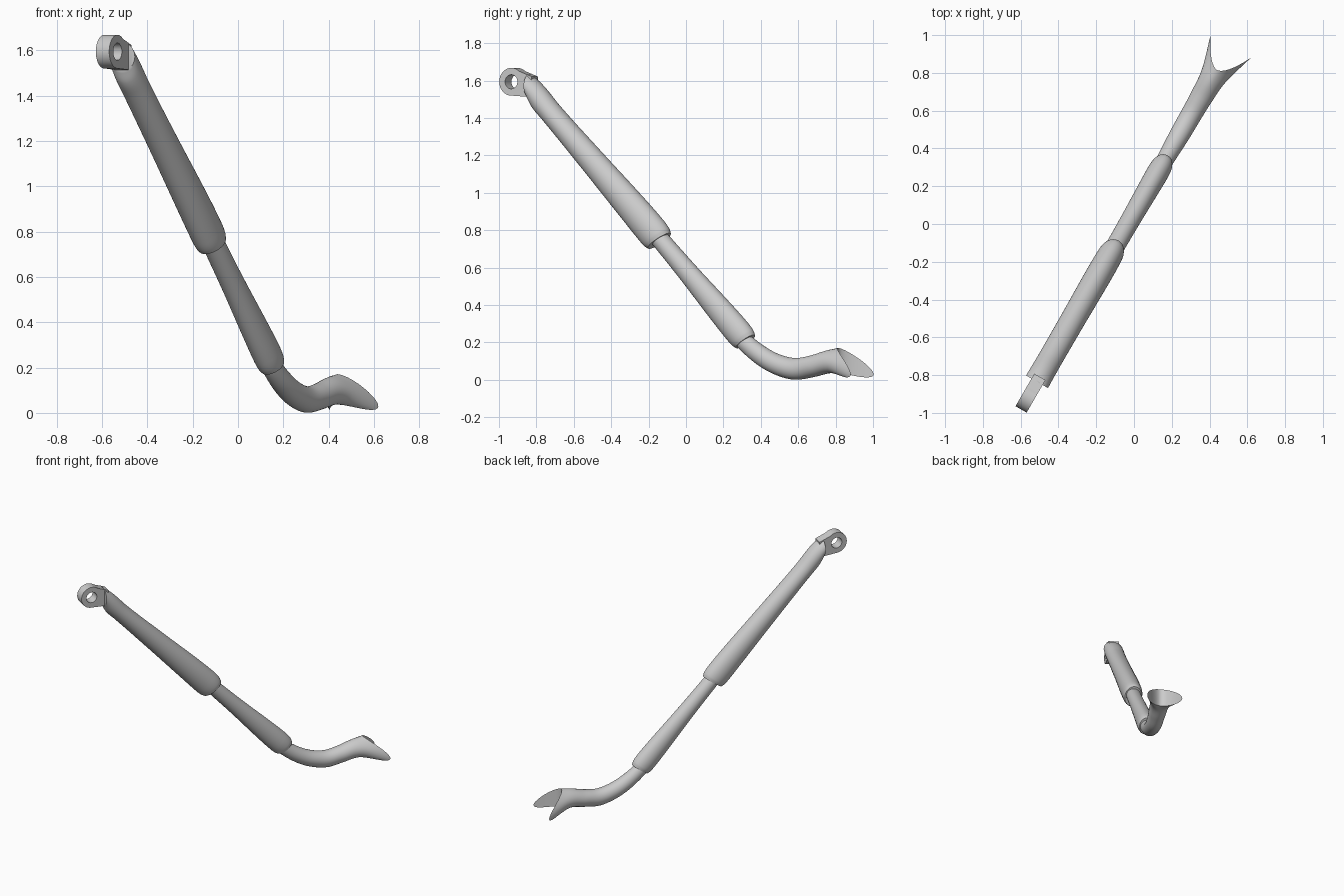
import bpy, bmesh
from math import sin, cos, radians, tau
from mathutils import Vector, Matrix

cube = bpy.data.objects.get("Cube")
if cube:
    bpy.data.objects.remove(cube, do_unlink=True)

grey = bpy.data.materials.new("plain_grey")
grey.use_nodes = True
grey.diffuse_color = (0.6, 0.6, 0.6, 1)
grey.node_tree.nodes["Principled BSDF"].inputs["Base Color"].default_value = (0.6, 0.6, 0.6, 1)

# The arm lies in one upright plane: local x is sideways, local y runs along it
turn = Matrix.Rotation(radians(-30), 4, 'Z')
PLACE = turn @ Matrix.Translation((-0.027, 0, 0))
SIDES = 40
STEPS = 6


def finish(name, bm):
    bmesh.ops.recalc_face_normals(bm, faces=bm.faces)
    bm.transform(PLACE)
    mesh = bpy.data.meshes.new(name)
    bm.to_mesh(mesh)
    bm.free()
    mesh.materials.append(grey)
    obj = bpy.data.objects.new(name, mesh)
    bpy.context.collection.objects.link(obj)
    bpy.ops.object.select_all(action='DESELECT')
    obj.select_set(True)
    bpy.context.view_layer.objects.active = obj
    bpy.ops.object.shade_smooth_by_angle(angle=radians(40))
    return obj


def smooth_sections(rows):
    """Hermite curve through all section values, spaced by distance."""
    rows = [Vector(r) for r in rows]
    dist = [0]
    for p, q in zip(rows, rows[1:]):
        dist.append(dist[-1] + (q.xy - p.xy).length)
    last = len(rows) - 1
    slope = []
    for i in range(last + 1):
        lo, hi = max(i - 1, 0), min(i + 1, last)
        slope.append((rows[hi] - rows[lo]) / (dist[hi] - dist[lo]))
    out = []
    for i in range(last):
        h = dist[i + 1] - dist[i]
        for k in range(STEPS):
            t = k / STEPS
            s = t * t * (3 - 2 * t)
            out.append(rows[i] * (1 - s) + rows[i + 1] * s
                       + slope[i] * h * t * (1 - t) ** 2
                       - slope[i + 1] * h * t * t * (1 - t))
    return out + [rows[-1]]


def loft(name, rows):
    """Rows: along, height, half width, half depth, downward tilt, fork reach, fork droop."""
    bm = bmesh.new()
    rings = []
    for u, z, a, b, tilt, reach, droop in smooth_sections(rows):
        ring = []
        for i in range(SIDES):
            t = tau * i / SIDES
            side = abs(cos(t)) ** 1.7
            w = b * sin(t)
            ring.append(bm.verts.new((a * cos(t),
                                      u + w * sin(radians(tilt)) + reach * side,
                                      z + w * cos(radians(tilt)) - droop * side)))
        rings.append(ring)
    for r, s in zip(rings, rings[1:]):
        for i in range(SIDES):
            j = (i + 1) % SIDES
            bm.faces.new((r[i], r[j], s[j], s[i]))
    # End caps are strips joining the upper half to the lower half
    for ring in (rings[0], rings[-1]):
        for i in range(SIDES // 2):
            quad = [ring[i], ring[i + 1], ring[-i - 1], ring[-i]]
            bm.faces.new(list(dict.fromkeys(quad)))
    return finish(name, bm)


def plain(rows):
    return [r + (0, 0) for r in rows]


# Upper arm with a flat top end and a rounded lower cuff
loft("upper_arm", plain([
    (-0.98, 1.572, 0.067, 0.064, 0),
    (-0.93, 1.515, 0.066, 0.066, 22),
    (-0.85, 1.43, 0.065, 0.060, 43),
    (-0.6, 1.177, 0.066, 0.070, 45),
    (-0.35, 0.924, 0.069, 0.083, 45),
    (-0.23, 0.80, 0.068, 0.087, 48),
    (-0.195, 0.762, 0.065, 0.084, 53),
    (-0.18, 0.743, 0.059, 0.076, 56)]))

# Forearm slides out of the upper cuff
loft("forearm", plain([
    (-0.2, 0.777, 0.050, 0.048, 46),
    (0, 0.571, 0.052, 0.056, 46),
    (0.2, 0.365, 0.057, 0.070, 46),
    (0.3, 0.262, 0.059, 0.074, 47),
    (0.337, 0.223, 0.056, 0.071, 51),
    (0.352, 0.205, 0.050, 0.063, 55)]))

# Curved hand that widens into a two-pronged fork
loft("forked_hand", [
    (0.3, 0.25, 0.042, 0.046, 45, 0, 0),
    (0.356, 0.195, 0.044, 0.048, 42, 0, 0),
    (0.457, 0.125, 0.050, 0.052, 30, 0, 0),
    (0.549, 0.082, 0.054, 0.055, 15, 0, 0),
    (0.654, 0.059, 0.056, 0.058, 2, 0, 0),
    (0.76, 0.072, 0.060, 0.058, -9, 0, 0),
    (0.858, 0.096, 0.073, 0.061, -8, 0.04, 0.01),
    (0.925, 0.105, 0.123, 0.066, 0, 0.147, 0.075)])

# Eyelet: a round lug with a hole and a short tab into the arm
bm = bmesh.new()
HALF = 0.034
centre = Vector((-HALF, -1.075, 1.594))


def arc(radius, start, end, count):
    angles = [radians(start + (end - start) * i / count) for i in range(count + 1)]
    return [centre + Vector((0, radius * cos(t), radius * sin(t))) for t in angles]


outer = arc(0.074, 50, 270, 32) + [Vector((-HALF, -0.95, 1.512)),
                                   Vector((-HALF, -0.95, 1.622))]
hole = arc(0.038, 0, 360, 32)[:-1]
edges = []
for loop in (outer, hole):
    verts = [bm.verts.new(p) for p in loop]
    edges += [bm.edges.new((v, verts[i - 1])) for i, v in enumerate(verts)]
bmesh.ops.triangle_fill(bm, edges=edges, use_beauty=True)
extruded = bmesh.ops.extrude_face_region(bm, geom=bm.faces[:], use_keep_orig=True)
moved = [g for g in extruded["geom"] if isinstance(g, bmesh.types.BMVert)]
bmesh.ops.translate(bm, verts=moved, vec=(2 * HALF, 0, 0))
finish("eyelet", bm)
